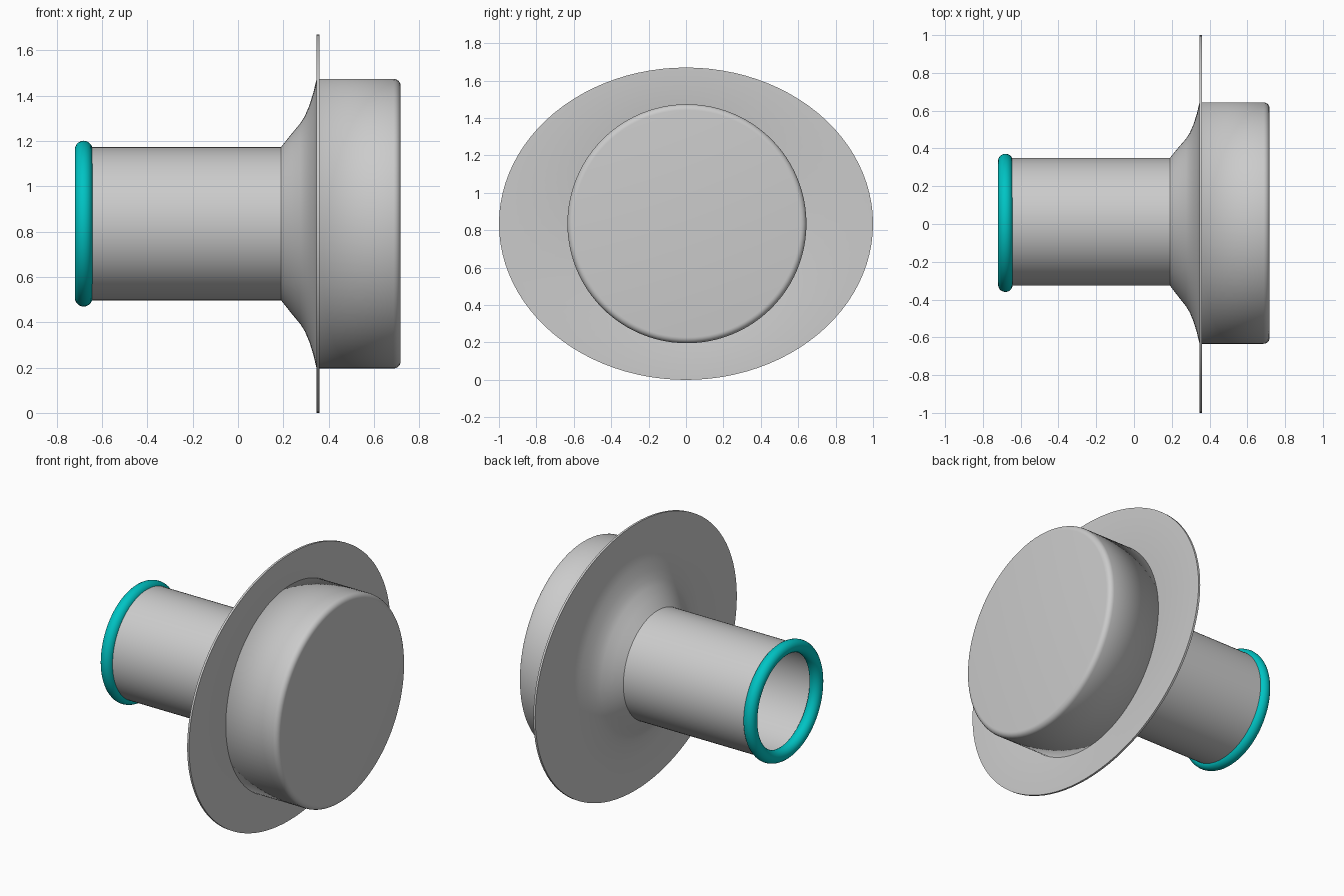
import bpy, bmesh
from math import sin, cos, pi, radians

if "Cube" in bpy.data.objects:
    bpy.data.objects.remove(bpy.data.objects["Cube"])

CZ = 0.835   # height of the common x axis
SEG = 96


def lathe(name, rings, closed=False, cap_end=False, angle=30):
    """Sweep rings of (x, y radius, z radius, y centre) around the x axis."""
    bm = bmesh.new()
    loops = []
    for x, ry, rz, cy in rings:
        loops.append([bm.verts.new((x, cy + ry * cos(2 * pi * i / SEG),
                                    CZ + rz * sin(2 * pi * i / SEG)))
                      for i in range(SEG)])
    pairs = list(zip(loops, loops[1:]))
    if closed:
        pairs.append((loops[-1], loops[0]))
    for a, b in pairs:
        for i in range(SEG):
            j = (i + 1) % SEG
            bm.faces.new((a[i], a[j], b[j], b[i]))
    if cap_end:
        bm.faces.new(loops[-1])
    bmesh.ops.recalc_face_normals(bm, faces=bm.faces)
    mesh = bpy.data.meshes.new(name)
    bm.to_mesh(mesh)
    bm.free()
    ob = bpy.data.objects.new(name, mesh)
    bpy.context.collection.objects.link(ob)
    bpy.ops.object.select_all(action='DESELECT')
    ob.select_set(True)
    bpy.context.view_layer.objects.active = ob
    bpy.ops.object.shade_smooth_by_angle(angle=radians(angle))
    return ob


# Hollow tube, flaring out into the thin oval flange
wall = 0.012
outer = [(-0.68, 0.338, 0.012), (0.19, 0.338, 0.012), (0.235, 0.395, 0.01),
         (0.275, 0.443, 0.008), (0.295, 0.475, 0.007), (0.315, 0.522, 0.006),
         (0.333, 0.58, 0.005), (0.347, 0.64, 0.005)]
rings = [(x, r, r, cy) for x, r, cy in outer]
rings += [(0.347, 1.0, 0.835, 0), (0.36, 1.0, 0.835, 0)]
rings += [(x + (wall if x > 0 else 0), r - wall * 0.6, r - wall * 0.6, cy)
          for x, r, cy in reversed(outer)]
lathe("tube_and_flange", rings, closed=True, angle=24)

# Drum with a rounded front edge, open toward the flange
R, x1, f = 0.639, 0.718, 0.032
drum = [(0.355, R)]
for k in range(7):
    a = k / 6 * pi / 2
    drum.append((x1 - f + f * sin(a), R - f + f * cos(a)))
cap = lathe("drum_cap", [(x, r, r, 0.005) for x, r in drum], cap_end=True)
shell = cap.modifiers.new("shell", 'SOLIDIFY')
shell.thickness = wall
shell.offset = -1

# Teal rolled lip around the open end of the tube
major, minor = 0.327, 0.039
lip = lathe("rim_ring",
            [(-0.681 + minor * cos(2 * pi * k / 20),
              major + minor * sin(2 * pi * k / 20),
              major + minor * sin(2 * pi * k / 20), 0.006) for k in range(20)],
            closed=True)
teal = bpy.data.materials.new("teal")
teal.diffuse_color = (0.0, 0.55, 0.55, 1)
teal.use_nodes = True
teal.node_tree.nodes["Principled BSDF"].inputs["Base Color"].default_value = teal.diffuse_color
lip.data.materials.append(teal)
